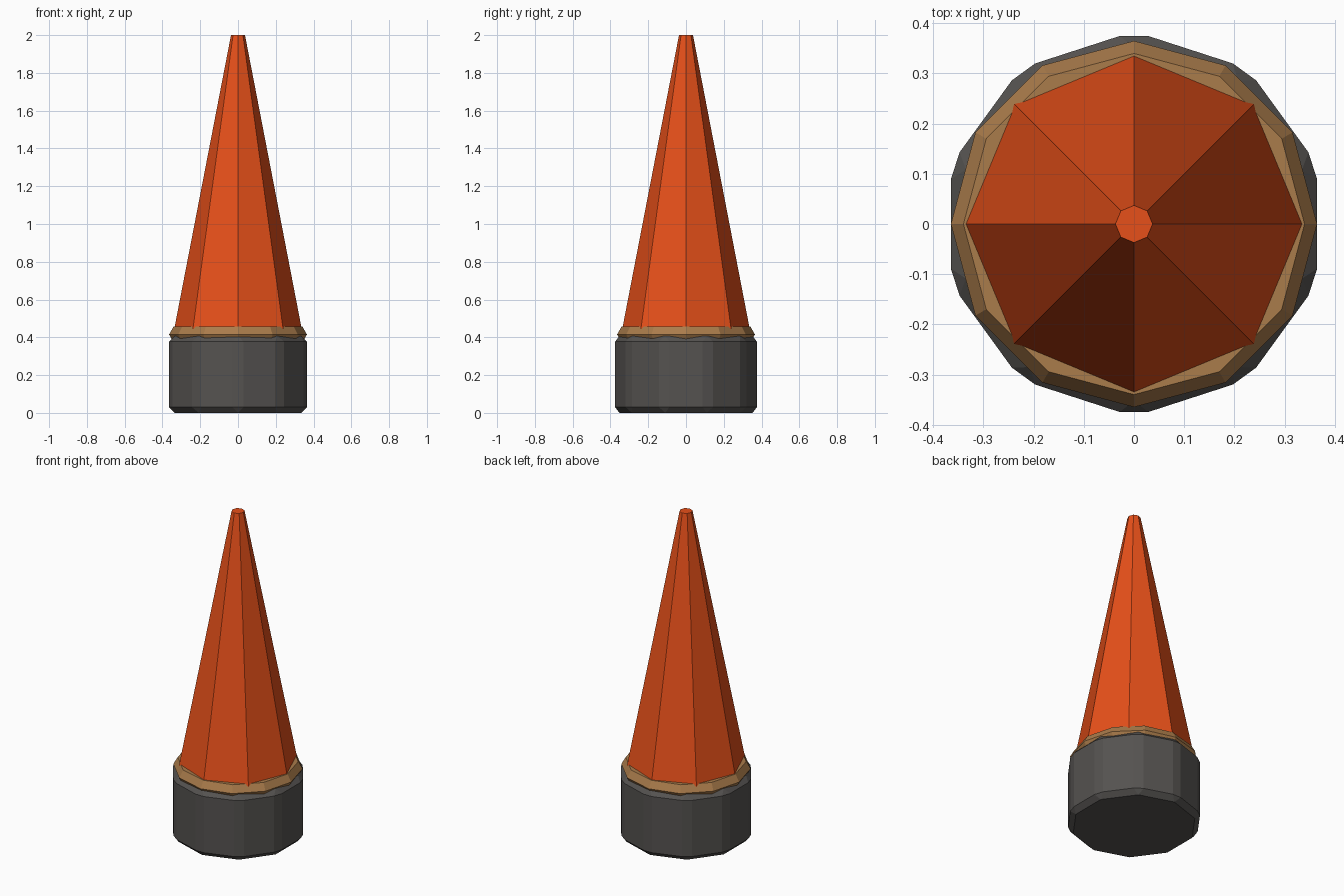
import bpy

if "Cube" in bpy.data.objects:
    bpy.data.objects.remove(bpy.data.objects["Cube"])

def finish(name, color):
    ob = bpy.context.object
    ob.name = name
    mat = bpy.data.materials.new(name + "_paint")
    mat.diffuse_color = (*color, 1)
    mat.use_nodes = True
    mat.node_tree.nodes["Principled BSDF"].inputs["Base Color"].default_value = mat.diffuse_color
    ob.data.materials.append(mat)
    return ob

# ten-sided base with every edge chamfered
H = 0.408
bpy.ops.mesh.primitive_cylinder_add(vertices=10, radius=0.384, depth=H, location=(0, 0, H / 2))
base = finish("base", (0.09, 0.085, 0.08))
bev = base.modifiers.new("chamfer", 'BEVEL')
bev.width = 0.03
bev.segments = 1
bev.limit_method = 'NONE'

# low-poly collar ring resting on the base
bpy.ops.mesh.primitive_torus_add(major_segments=12, minor_segments=6,
                                 major_radius=0.315, minor_radius=0.05,
                                 location=(0, 0, 0.415))
finish("collar", (0.40, 0.20, 0.07))

# eight-sided tapering spike with a blunt tip
z0, z1 = 0.40, 2.0
bpy.ops.mesh.primitive_cone_add(vertices=8, radius1=0.346, radius2=0.037,
                                depth=z1 - z0, location=(0, 0, (z0 + z1) / 2))
finish("spike", (0.80, 0.08, 0.01))
